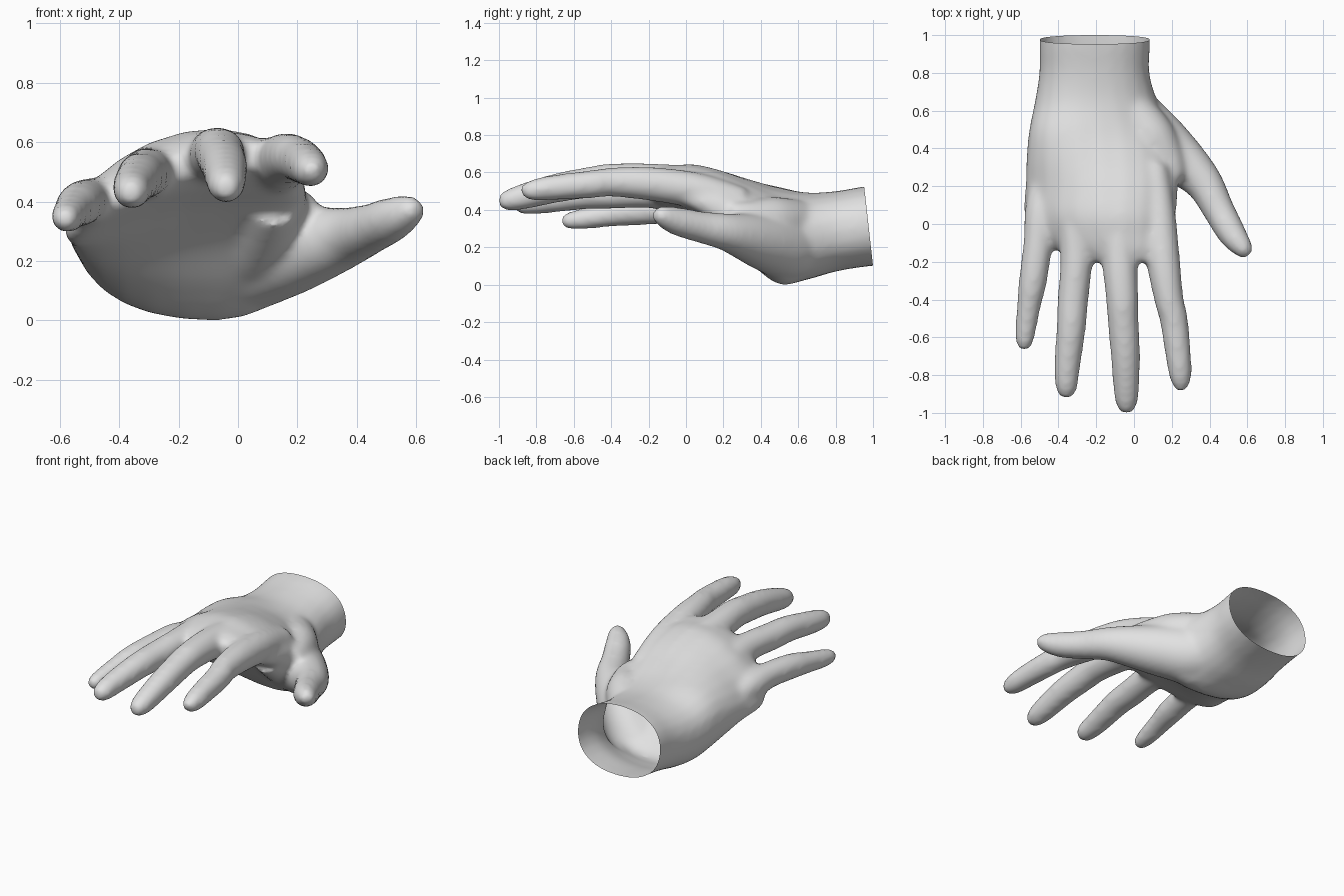
import bpy, bmesh, math
from mathutils import Vector

cube = bpy.data.objects.get("Cube")
if cube:
    bpy.data.objects.remove(cube, do_unlink=True)

skin = bpy.data.materials.new("light_grey")
skin.use_nodes = True
grey = (0.76, 0.76, 0.76, 1)
skin.diffuse_color = grey
skin.node_tree.nodes["Principled BSDF"].inputs["Base Color"].default_value = grey

SIDES = 24
bm = bmesh.new()


def smooth_path(rows, steps=5):
    """Catmull-Rom interpolation of every column."""
    rows = [Vector(r) for r in rows]
    out = []
    for i in range(len(rows) - 1):
        a, b = rows[max(i - 1, 0)], rows[i]
        c, d = rows[i + 1], rows[min(i + 2, len(rows) - 1)]
        for s in range(steps):
            t = s / steps
            out.append(0.5 * (2 * b + (c - a) * t + (2 * a - 5 * b + 4 * c - d) * t * t
                              + (3 * b - a - 3 * c + d) * t ** 3))
    return out + [rows[-1]]


def skin_rings(rings):
    """Closed loft through rings of points."""
    rings = [[bm.verts.new(p) for p in ring] for ring in rings]
    for r, q in zip(rings, rings[1:]):
        for k in range(SIDES):
            n = (k + 1) % SIDES
            bm.faces.new((r[k], r[n], q[n], q[k]))
    bm.faces.new(rings[0])
    bm.faces.new(rings[-1][::-1])


def digit(rows):
    """Round tube along a path of x, y, z, radius."""
    rows = smooth_path(rows)
    rings = []
    for i, row in enumerate(rows):
        ahead, behind = rows[min(i + 1, len(rows) - 1)], rows[max(i - 1, 0)]
        along = (ahead.xyz - behind.xyz).normalized()
        side = along.cross(Vector((0, 0, 1))).normalized()
        up = side.cross(along)
        rings.append([row.xyz + row[3] * (side * math.cos(a) + up * math.sin(a))
                      for a in (2 * math.pi * k / SIDES for k in range(SIDES))])
    skin_rings(rings)


def palm(rows):
    """Cross-sections: y, centre x, centre z, half width, half height, tilt, arch."""
    rings = []
    for y, cx, cz, w, h, tilt, arch in smooth_path(rows):
        ring = []
        for k in range(SIDES):
            a = 2 * math.pi * k / SIDES
            c, s = math.cos(a), math.sin(a)
            dx = w * math.copysign(abs(c) ** 0.88, c)
            dz = h * math.copysign(abs(s) ** 0.88, s)
            ring.append((cx + dx, y, cz + dz + tilt * dx - arch * dx * dx))
        rings.append(ring)
    skin_rings(rings)


# Wrist, heel and palm
palm([(1.10, -.208, .325, .293, .215, 0, 0),
      (.95, -.208, .31, .293, .215, 0, 0),
      (.80, -.21, .285, .292, .215, 0, 0),
      (.65, -.20, .26, .325, .232, -.05, 0),
      (.50, -.18, .262, .375, .254, -.12, 0),
      (.35, -.17, .335, .40, .225, -.02, .2),
      (.20, -.17, .43, .405, .175, .11, .5),
      (.05, -.18, .495, .402, .14, .19, .72),
      (-.06, -.16, .52, .36, .11, .2, .8),
      (-.14, -.12, .535, .29, .085, .2, .8),
      (-.20, -.07, .55, .20, .05, .15, .8)])

# Thumb
digit([(-.14, .66, .25, .13), (-.01, .55, .20, .17), (.14, .43, .225, .155),
       (.28, .31, .258, .125), (.375, .21, .283, .1), (.445, .08, .308, .085),
       (.518, -.05, .34, .076), (.578, -.13, .367, .055), (.605, -.168, .37, .03)])
# Web between thumb and index finger
digit([(-.04, .62, .33, .12), (.09, .46, .34, .13), (.18, .33, .36, .09),
       (.21, .23, .38, .06)])
# Pad at the base of the thumb
digit([(-.08, .58, .20, .16), (.03, .43, .245, .15), (.09, .27, .32, .12),
       (.12, .12, .40, .09)])
# Index finger
digit([(.10, .30, .44, .08), (.125, .05, .505, .095), (.155, -.20, .54, .09),
       (.185, -.40, .548, .078), (.21, -.50, .538, .075), (.235, -.70, .52, .068),
       (.247, -.82, .505, .057), (.25, -.88, .50, .03)])
# Middle finger
digit([(-.09, .30, .45, .08), (-.08, .05, .525, .1), (-.075, -.20, .555, .094),
       (-.062, -.40, .562, .086), (-.058, -.50, .55, .083), (-.045, -.70, .515, .078),
       (-.04, -.92, .458, .064), (-.04, -1.0, .442, .034)])
# Ring finger
digit([(-.28, .30, .42, .08), (-.30, .05, .475, .1), (-.305, -.20, .495, .086),
       (-.323, -.40, .487, .082), (-.333, -.55, .48, .078), (-.353, -.75, .45, .069),
       (-.358, -.87, .432, .057), (-.36, -.92, .428, .03)])
# Little finger
digit([(-.46, .30, .34, .07), (-.488, .08, .385, .088), (-.508, -.10, .40, .078),
       (-.535, -.30, .39, .075), (-.555, -.42, .373, .065), (-.572, -.55, .352, .056),
       (-.58, -.63, .342, .045), (-.582, -.668, .337, .024)])

bmesh.ops.recalc_face_normals(bm, faces=bm.faces)
mesh = bpy.data.meshes.new("hand")
bm.to_mesh(mesh)
bm.free()
hand = bpy.data.objects.new("hand", mesh)
bpy.context.collection.objects.link(hand)

# Fuse the parts into one soft skin
fuse = hand.modifiers.new("fuse", "REMESH")
fuse.mode = "VOXEL"
fuse.voxel_size = 0.016
soften = hand.modifiers.new("soften", "SMOOTH")
soften.factor = 0.5
soften.iterations = 14
graph = bpy.context.evaluated_depsgraph_get()
fused = bpy.data.meshes.new_from_object(hand.evaluated_get(graph))
hand.modifiers.clear()

# Open the wrist with a slanted cut
bm = bmesh.new()
bm.from_mesh(fused)
bmesh.ops.bisect_plane(bm, geom=bm.verts[:] + bm.edges[:] + bm.faces[:],
                       plane_co=(0, 1, .10), plane_no=(0, .43, .048), clear_outer=True)
for f in bm.faces:
    f.smooth = True
    f.material_index = 0
bm.to_mesh(fused)
bm.free()
fused.materials.clear()
fused.materials.append(skin)
hand.data = fused
